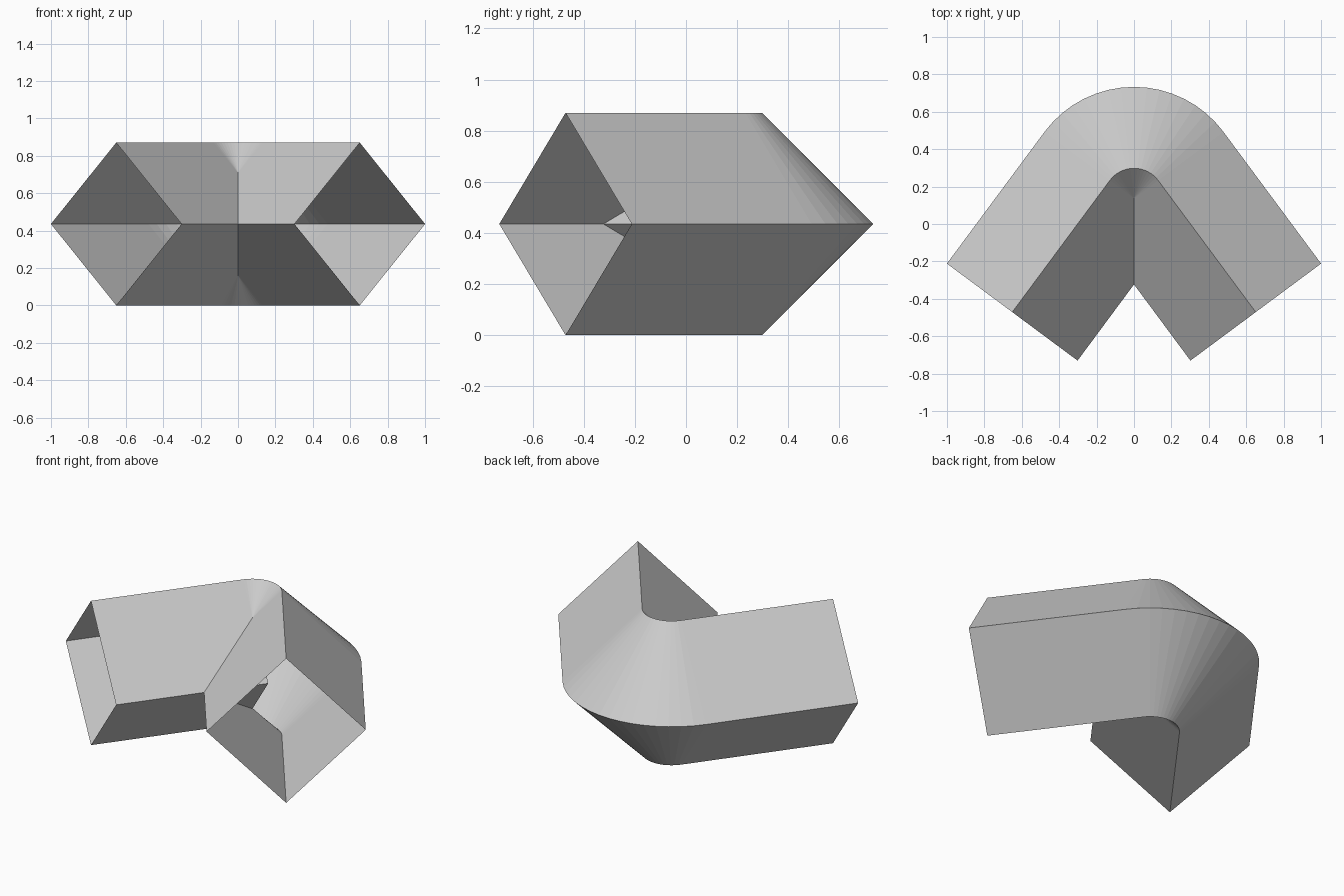
import bpy, bmesh
from math import sin, cos, asin
from mathutils import Vector

if "Cube" in bpy.data.objects:
    bpy.data.objects.remove(bpy.data.objects["Cube"])

R = 0.435                      # half diagonal of the square tube section
A = asin(0.803)                # half of the bend angle
BEND_R, BEND_Y = 0.161, 0.137  # bend radius and centre
END = Vector((0.651, -0.471))  # middle of the right open end
STEPS = 16

# Path stations: (centre point, outward direction)
stations = []
for i in range(STEPS + 1):
    t = -A + 2 * A * i / STEPS
    n = Vector((sin(t), cos(t)))
    stations.append((Vector((0, BEND_Y)) + n * BEND_R, n))
stations.insert(0, (Vector((-END.x, END.y)), stations[0][1]))
stations.append((END, stations[-1][1]))

# Diamond section swept along the path, both ends left open
bm = bmesh.new()
rings = []
for p, n in stations:
    ring = []
    for side, up in ((1, 0), (0, 1), (-1, 0), (0, -1)):
        q = p + n * (R * side)
        ring.append(bm.verts.new((q.x, q.y, R + R * up)))
    rings.append(ring)
for a, b in zip(rings, rings[1:]):
    for k in range(4):
        m = (k + 1) % 4
        bm.faces.new((a[k], a[m], b[m], b[k]))

# Make the outer walls face outwards
bm.normal_update()
bm.faces.ensure_lookup_table()
if bm.faces[0].normal.z < 0:
    bmesh.ops.reverse_faces(bm, faces=bm.faces[:])

mesh = bpy.data.meshes.new("bent_square_tube")
bm.to_mesh(mesh)
bm.free()
tube = bpy.data.objects.new("bent_square_tube", mesh)
bpy.context.collection.objects.link(tube)
